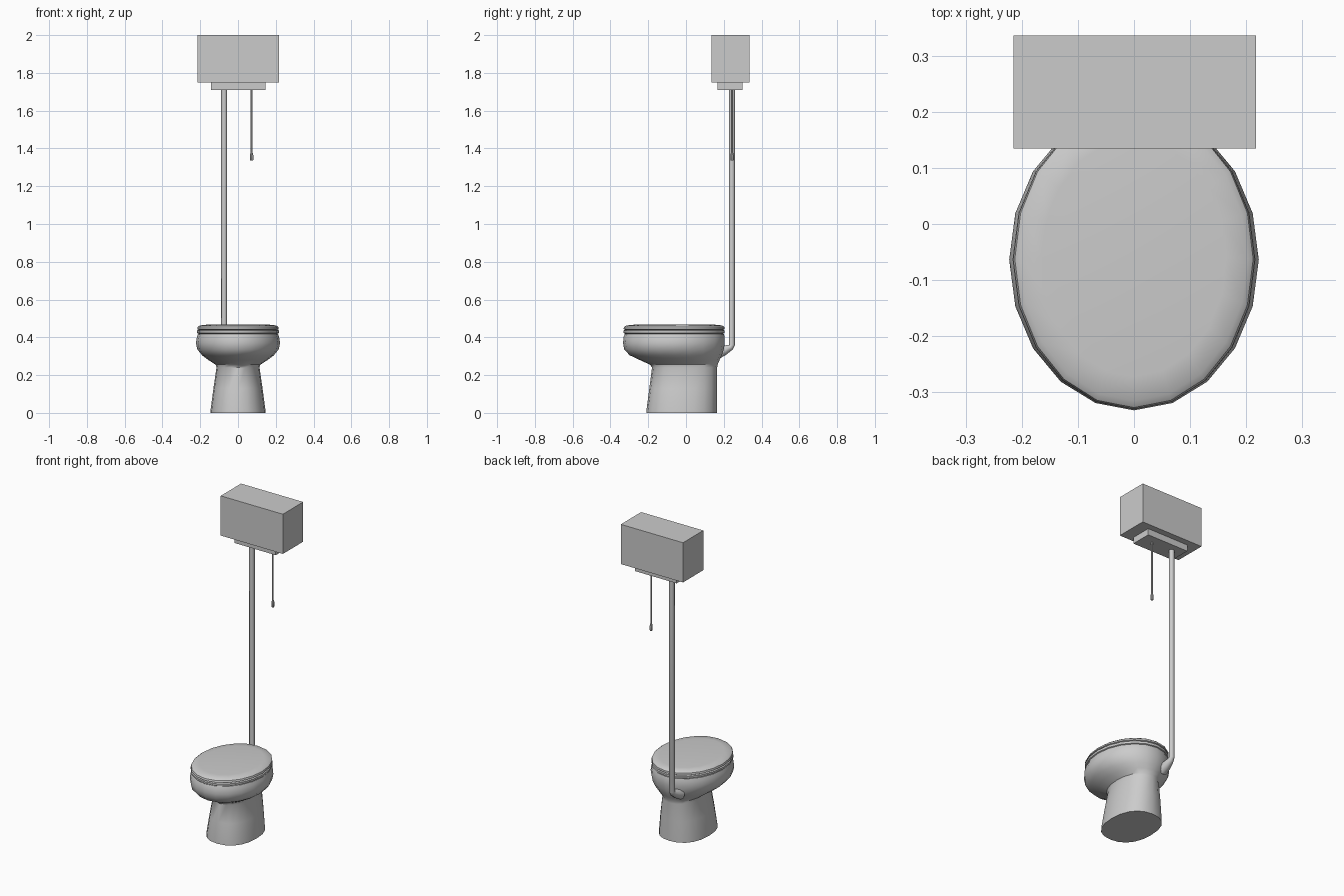
import bpy, bmesh
from math import sin, cos, pi
from mathutils import Vector

if "Cube" in bpy.data.objects:
    bpy.data.objects.remove(bpy.data.objects["Cube"])


def loft(name, rings, angle=35):
    # skins a stack of equal-length rings and caps both ends
    bm = bmesh.new()
    loops = [[bm.verts.new(p) for p in ring] for ring in rings]
    n = len(loops[0])
    for a, b in zip(loops, loops[1:]):
        for i in range(n):
            j = (i + 1) % n
            bm.faces.new((a[i], a[j], b[j], b[i]))
    bm.faces.new(loops[0])
    bm.faces.new(loops[-1])
    bmesh.ops.recalc_face_normals(bm, faces=bm.faces)
    me = bpy.data.meshes.new(name)
    bm.to_mesh(me)
    bm.free()
    ob = bpy.data.objects.new(name, me)
    bpy.context.collection.objects.link(ob)
    if angle:
        bpy.ops.object.select_all(action='DESELECT')
        ob.select_set(True)
        bpy.context.view_layer.objects.active = ob
        bpy.ops.object.shade_smooth_by_angle(angle=angle * pi / 180)
    return ob


def oval(z, hx, front, back, power=2.0, n=20, cx=0.0):
    # horizontal (super)ellipse, first vertex at the front tip
    cy, hy = (front + back) / 2, (back - front) / 2
    pts = []
    for i in range(n):
        s, c = sin(2 * pi * i / n), -cos(2 * pi * i / n)
        f = lambda v: (1 if v >= 0 else -1) * abs(v) ** (2 / power)
        pts.append(Vector((cx + hx * f(s), cy + hy * f(c), z)))
    return pts


def disc(center, normal, r, n=10):
    # ring perpendicular to a direction in the yz plane
    u = Vector((1, 0, 0))
    v = Vector(normal).normalized().cross(u)
    return [Vector(center) + r * (cos(2 * pi * i / n) * u + sin(2 * pi * i / n) * v)
            for i in range(n)]


def box(name, x0, x1, y0, y1, z0, z1):
    ring = lambda z: [(x0, y0, z), (x1, y0, z), (x1, y1, z), (x0, y1, z)]
    return loft(name, [ring(z0), ring(z1)], angle=0)


# pedestal and bowl in one ceramic body: z, half width, front, back, squareness
body = [(0.00, 0.146, -0.210, 0.165, 2.3), (0.01, 0.146, -0.210, 0.165, 2.3),
        (0.13, 0.130, -0.194, 0.165, 2.3), (0.24, 0.114, -0.180, 0.165, 2.2),
        (0.255, 0.118, -0.190, 0.167, 2.1), (0.28, 0.157, -0.245, 0.178, 2.0),
        (0.305, 0.190, -0.298, 0.190, 2.0), (0.335, 0.215, -0.327, 0.200, 2.0),
        (0.37, 0.223, -0.333, 0.205, 2.0), (0.40, 0.218, -0.331, 0.205, 2.0),
        (0.418, 0.212, -0.324, 0.200, 2.0)]
loft("bowl_and_pedestal", [oval(*r) for r in body])

# seat
loft("seat", [oval(0.418, 0.208, -0.320, 0.195), oval(0.423, 0.216, -0.330, 0.203),
              oval(0.436, 0.217, -0.331, 0.204), oval(0.440, 0.209, -0.322, 0.197)])

# closed lid with a rounded rim
loft("lid", [oval(0.440, 0.209, -0.322, 0.197), oval(0.444, 0.216, -0.331, 0.204),
             oval(0.455, 0.213, -0.328, 0.203), oval(0.463, 0.203, -0.316, 0.192),
             oval(0.467, 0.165, -0.273, 0.152)])

# high cistern and its mounting block
box("cistern", -0.215, 0.218, 0.135, 0.337, 1.75, 2.0)
box("cistern_base", -0.143, 0.145, 0.168, 0.298, 1.71, 1.75)

# flush pipe with an elbow that flares into the back of the bowl
px, py = -0.073, 0.244
loft("flush_pipe", [disc((px, py, 1.712), (0, 0, -1), 0.016),
                    disc((px, py, 0.36), (0, 0, -1), 0.016),
                    disc((px, 0.236, 0.348), (0, -1, -1), 0.018),
                    disc((px, 0.205, 0.331), (0, -1, -0.2), 0.027),
                    disc((px, 0.165, 0.315), (0, -1, -0.2), 0.033)], angle=40)

# pull chain and handle
cx = 0.072
loft("pull_chain", [disc((cx, py, z), (0, 0, 1), 0.005, 8) for z in (1.37, 1.712)])
loft("pull_handle", [disc((cx, py, z), (0, 0, 1), r, 8)
                     for z, r in ((1.335, 0.007), (1.34, 0.009), (1.365, 0.009), (1.38, 0.005))])
